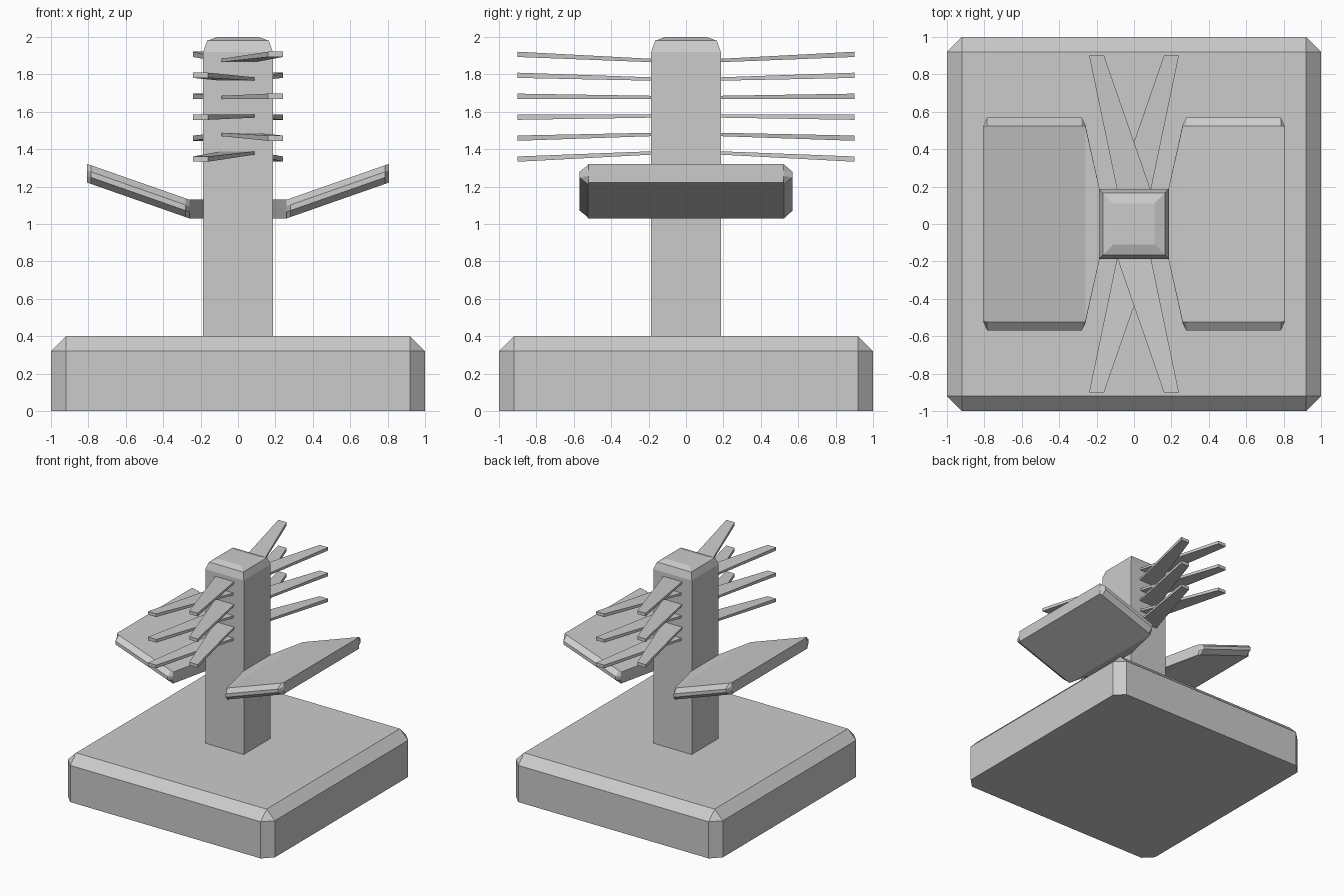
import bpy, bmesh

if "Cube" in bpy.data.objects:
    bpy.data.objects.remove(bpy.data.objects["Cube"])


def make_object(name, bm):
    bmesh.ops.recalc_face_normals(bm, faces=bm.faces)
    mesh = bpy.data.meshes.new(name)
    bm.to_mesh(mesh)
    bm.free()
    obj = bpy.data.objects.new(name, mesh)
    bpy.context.collection.objects.link(obj)
    return obj


def bridge(bm, rings):
    for a, b in zip(rings, rings[1:]):
        for i in range(len(a)):
            j = (i + 1) % len(a)
            bm.faces.new((a[i], a[j], b[j], b[i]))


# Base plinth: box with chamfered top and corner edges
bm = bmesh.new()
bmesh.ops.create_cube(bm, size=2)
for v in bm.verts:
    v.co.z = 0.2 + 0.2 * v.co.z
edges = [e for e in bm.edges if max(v.co.z for v in e.verts) > 0.3]
bmesh.ops.bevel(bm, geom=edges, offset=0.08, segments=1, affect='EDGES')
make_object("base", bm)

# Square column with a two-step tapered cap
bm = bmesh.new()
rings = [[bm.verts.new((sx * r, sy * r, z)) for sx, sy in ((-1, -1), (1, -1), (1, 1), (-1, 1))]
         for r, z in ((0.186, 0.39), (0.186, 1.92), (0.165, 1.98), (0.11, 2.0))]
bridge(bm, rings)
bm.faces.new(rings[0])
bm.faces.new(rings[-1])
make_object("column", bm)


# Side wings: flared flat root, then an upward sloping slab with chamfered rims
def wing(name, side):
    bm = bmesh.new()
    half = [(0.18, 0.17), (0.26, 0.53), (0.28, 0.57), (0.785, 0.57), (0.807, 0.52)]
    outline = half + [(x, -y) for x, y in reversed(half)]
    rings = []
    for dz, y_max in ((0, 0.525), (0.035, 0.57), (0.065, 0.57), (0.1, 0.525)):
        rings.append([bm.verts.new((side * x, max(-y_max, min(y_max, y)),
                                    1.03 + dz + max(0, x - 0.26) * 0.35))
                      for x, y in outline])
    bridge(bm, rings)
    for r in (rings[0], rings[-1]):
        bm.faces.new((r[0], r[1], r[-2], r[-1]))
        bm.faces.new(r[1:-1])
    make_object(name, bm)


wing("wing_right", 1)
wing("wing_left", -1)


# Fanned prongs: narrow outward, alternate sides, front and back
def prong(name, end, lean, k):
    bm = bmesh.new()
    rings = []
    for y, cx, w, z, t in ((0.18, 0, 0.09, 1.627 + 0.247 * k, 0.009),
                           (0.9, 0.2 * lean, 0.04, 1.627 + 0.28 * k, 0.014)):
        rings.append([bm.verts.new((cx + sx * w, end * y, z + sz * t))
                      for sx, sz in ((-1, -1), (1, -1), (1, 1), (-1, 1))])
    bridge(bm, rings)
    bm.faces.new(rings[0])
    bm.faces.new(rings[1])
    make_object(name, bm)


for i in range(6):
    k = 1 - 0.4 * i
    lean = 1 if i % 2 == 0 else -1
    prong(f"front_prong_{i + 1}", -1, lean, k)
    prong(f"back_prong_{i + 1}", 1, -lean, k)
